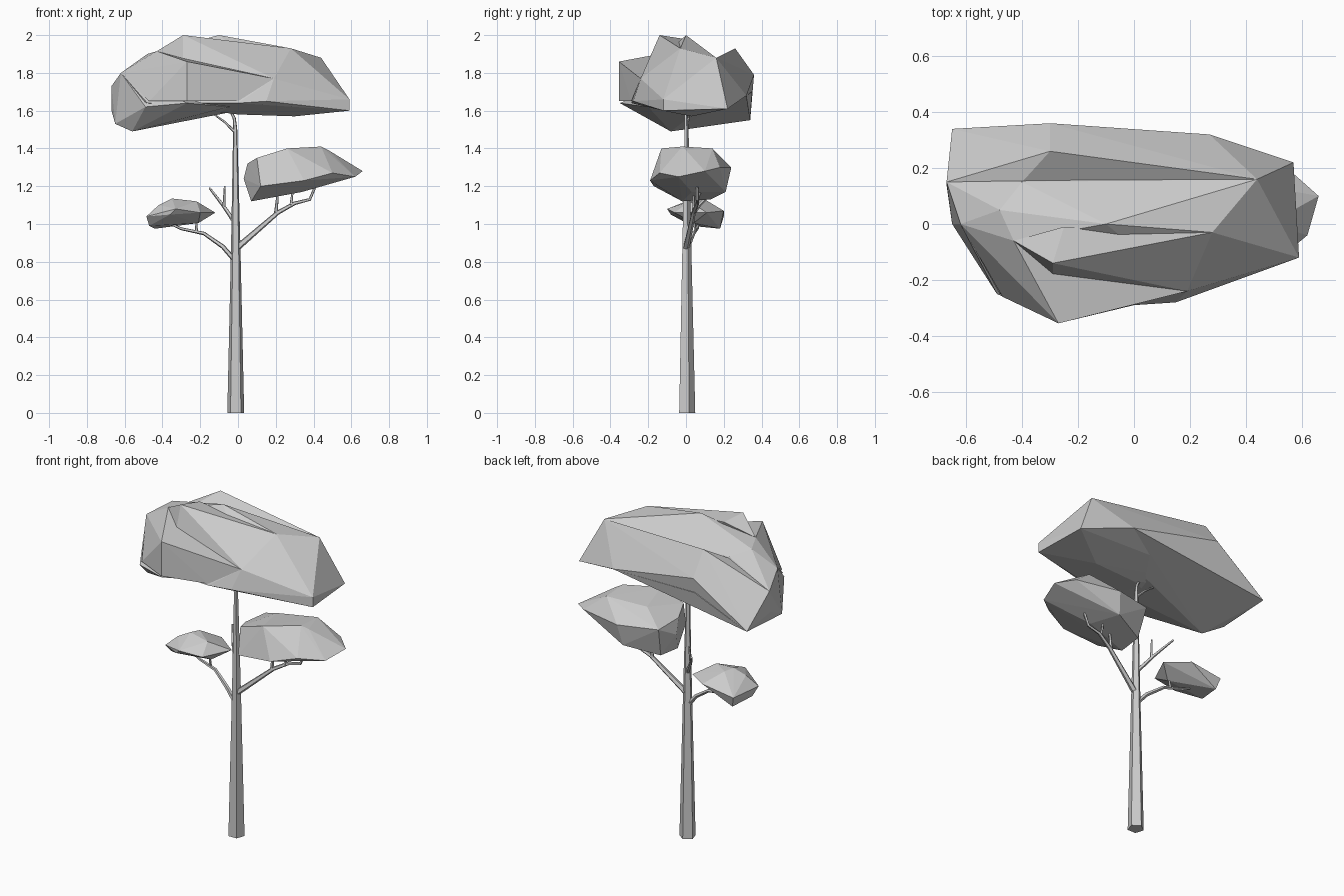
import bpy
import bmesh
from mathutils import Vector

default_cube = bpy.data.objects.get("Cube")
if default_cube:
    bpy.data.objects.remove(default_cube, do_unlink=True)

CENTIMETRE = 0.01
UP = Vector((0, 0, 1))

# One plain grey covers the whole tree
grey = bpy.data.materials.new("plain grey")
grey.use_nodes = True
shade = (0.6, 0.6, 0.6, 1)
grey.diffuse_color = shade
grey.node_tree.nodes["Principled BSDF"].inputs["Base Color"].default_value = shade


def finish(bm, name):
    bmesh.ops.recalc_face_normals(bm, faces=bm.faces)
    mesh = bpy.data.meshes.new(name)
    bm.to_mesh(mesh)
    bm.free()
    mesh.materials.append(grey)
    part = bpy.data.objects.new(name, mesh)
    bpy.context.collection.objects.link(part)
    return part


def faceted_lobe(name, corners):
    """Closed faceted foliage mass stretched over its outer corners."""
    bm = bmesh.new()
    for corner in corners:
        bm.verts.new(Vector(corner) * CENTIMETRE)
    hull = bmesh.ops.convex_hull(bm, input=bm.verts)
    loose = {v for v in hull["geom_interior"] + hull["geom_unused"]
             if isinstance(v, bmesh.types.BMVert)}
    bmesh.ops.delete(bm, geom=list(loose), context="VERTS")
    return finish(bm, name)


def tapered_limb(name, path, start_radius, end_radius, sides=5):
    """Faceted tube along a path, narrowing evenly to its tip."""
    bm = bmesh.new()
    points = [Vector(p) * CENTIMETRE for p in path]
    last = len(points) - 1
    lengths = [(b - a).length for a, b in zip(points, points[1:])]
    rings = []
    for i, point in enumerate(points):
        along = points[min(i + 1, last)] - points[max(i - 1, 0)]
        turn = UP.rotation_difference(along).to_matrix().to_4x4()
        t = sum(lengths[:i]) / sum(lengths)
        radius = start_radius + (end_radius - start_radius) * t
        ring = bmesh.ops.create_circle(bm, segments=sides, radius=radius)["verts"]
        bmesh.ops.transform(bm, matrix=turn, verts=ring)
        bmesh.ops.translate(bm, vec=point, verts=ring)
        rings.append(ring)
    for lower, upper in zip(rings, rings[1:]):
        for k in range(sides):
            n = (k + 1) % sides
            bm.faces.new((lower[k], lower[n], upper[n], upper[k]))
    bm.faces.new(rings[0])
    bm.faces.new(rings[-1])
    return finish(bm, name)


# Trunk
tapered_limb("trunk", [(-1.2, 0.2, 0), (-1.2, 0.2, 88), (-1.5, 0.2, 152)], 0.047, 0.011)
tapered_limb("trunk_tip", [(-1.5, 0, 151), (-2, 0, 156), (-5, 0, 162)], 0.011, 0.006)
tapered_limb("crown_twig", [(-2, 0, 149), (-7, 1, 154), (-14, 2, 159)], 0.008, 0.004)

# Left branch with its twigs
tapered_limb("left_branch", [(-1, 0, 87), (21, 4, 106), (30, 6, 111),
                             (38, 6, 113), (41, 6, 120)], 0.018, 0.007)
tapered_limb("left_inner_twig", [(20, 4, 105), (21, 4, 116)], 0.011, 0.006)
tapered_limb("left_outer_twig", [(28, 5, 110), (29, 8, 118)], 0.008, 0.005)

# Right branch with its twigs
tapered_limb("right_branch", [(-1, 0, 80), (-8, 1, 88), (-18, 4, 95),
                              (-30, 6, 97.5), (-40, 7, 102)], 0.014, 0.006)
tapered_limb("right_twig", [(-22, 5, 96), (-22, 4, 103)], 0.008, 0.005)

# Bare forked branch
tapered_limb("bare_branch", [(-1, 0, 100), (-8, 7, 110), (-15, 16, 119)], 0.013, 0.006)
tapered_limb("bare_fork", [(-7.5, 6, 109), (-7, 7, 120)], 0.008, 0.005)

# Main crown: broad body with a drooping end
faceted_lobe("crown_body", [
    (-62, 20, 166), (-67, 15, 173), (-62, 0, 180), (-48, -25, 164),
    (0, -29, 164), (15, -28, 165), (19, -24, 177), (59, -12, 160),
    (59, -12, 166), (57, 22, 161), (27, 32, 168), (30, 3, 157),
    (0, 0, 158), (-10, 0, 200), (28, -3, 193), (44, 16, 188),
    (-40, 15, 187), (-48, 5, 190), (-43, -6, 191.5)])
faceted_lobe("crown_drooping_end", [
    (-65, 34, 155), (-67, 15, 173), (-67, 14, 160), (-62, 0, 180),
    (-65, 0, 153), (-56, -8, 149), (-49, -25, 162), (-27, -35, 164),
    (-5, -20, 162), (-5, 5, 159), (27, 32, 168), (-30, 35, 170)])

# Raised lobes of the crown: low front shelf, front ridge and back ridge
faceted_lobe("crown_front_shelf", [
    (-27, -35.5, 186), (-29, -18, 187), (-43, -6, 191.5), (-62, 0, 180),
    (-47, -26, 165), (19, -24, 177), (-27, -35.5, 165), (0, -29, 165)])
faceted_lobe("crown_front_ridge", [
    (-29, -14, 200), (-43, -6, 191.5), (-25, -1, 198), (28, -3, 193),
    (19, -24, 177), (-29, -18, 187), (0, -5, 180)])
faceted_lobe("crown_back_ridge", [
    (-30, 26, 193), (-44, 23, 182), (-65, 34, 155), (-30, 36, 179),
    (-67, 15, 173), (-40, 15, 186), (27, 32, 168), (44, 16, 188)])

# Left foliage
faceted_lobe("left_foliage", [
    (66, 10, 128), (62, -4, 125), (57, 18, 130), (48, 0, 139),
    (44, 14, 140), (44, -2, 141), (30, 24, 130), (26, -13, 140),
    (20, 9, 138), (10, -12, 135), (5, 0, 132), (6, 18, 131),
    (3, 5, 124), (8, 13, 113), (7, -2, 112), (12, -17, 120),
    (35, -19, 123), (50, -14, 127), (34, 3, 117), (28, 21, 117)])

# Right foliage
faceted_lobe("right_foliage", [
    (-48.5, -1, 104), (-47, 3, 99), (-44, 18, 97.5), (-46, 20, 104),
    (-42, 2, 110), (-35, 4, 113.5), (-33, 10, 113), (-22, 2, 112),
    (-12, 11, 106), (-21, 4, 100.5), (-36, -8, 105), (-33, -10, 108),
    (-20, -6, 106), (-25, 20, 107)])
